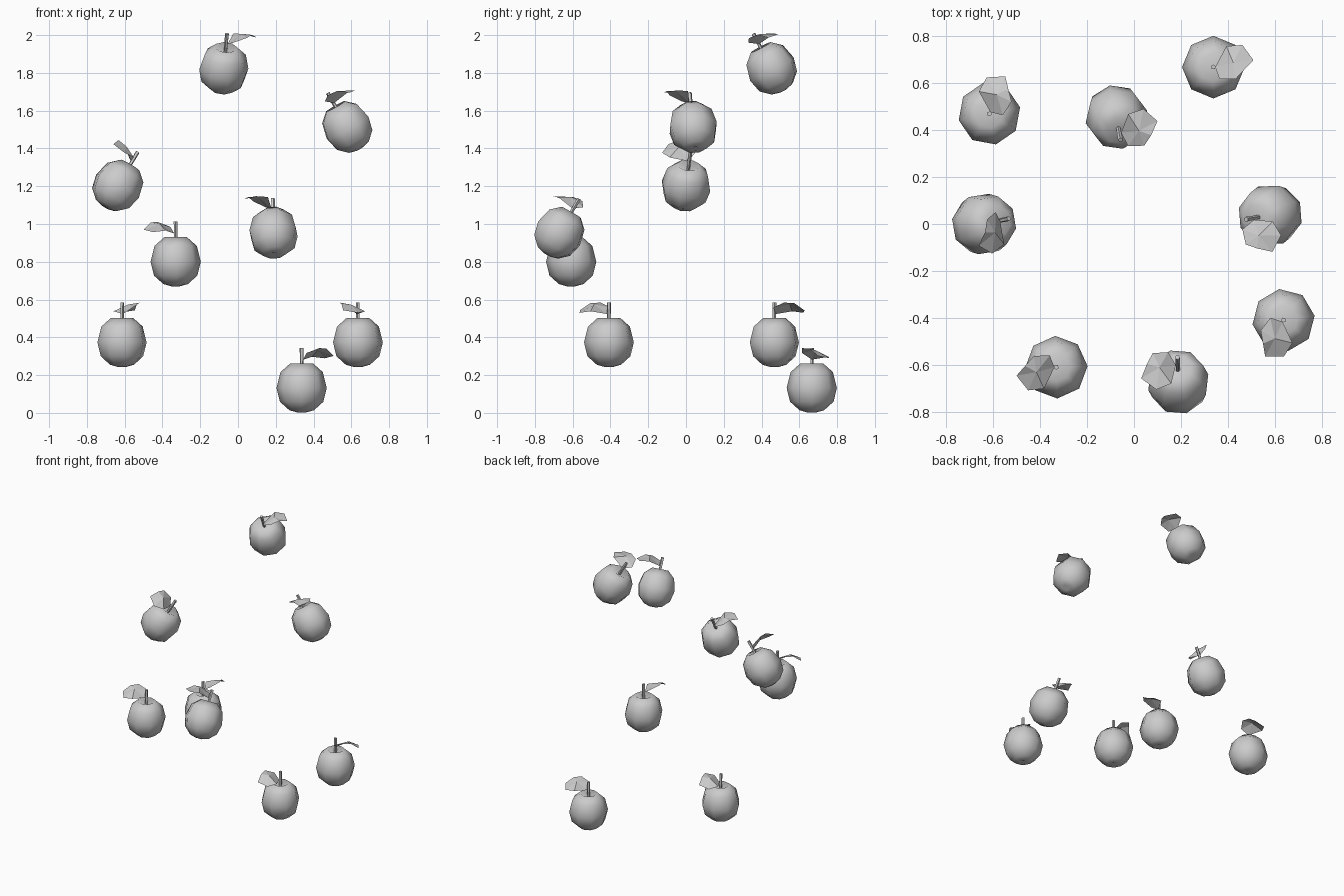
import bpy, bmesh
from math import sin, cos, pi, radians
from mathutils import Matrix, Vector

if "Cube" in bpy.data.objects:
    bpy.data.objects.remove(bpy.data.objects["Cube"])

SIDES = 8
# fruit half-profile (radius, height), dimpled at both ends
PROFILE = [(.022, -.13), (.065, -.118), (.115, -.073), (.133, 0), (.112, .084), (.06, .13)]
# leaf outline, first point at the stem
LEAF = [(.008, 0, .15), (.026, -.051, .185), (.094, -.051, .211), (.132, -.01, .208),
        (.17, .03, .17), (.123, .094, .157), (.055, .089, .165)]
LEAF_MID = (.085, .018, .2)


def make_mesh(name, bm, smooth=False):
    bmesh.ops.recalc_face_normals(bm, faces=bm.faces[:])
    for f in bm.faces:
        f.smooth = smooth
    me = bpy.data.meshes.new(name)
    bm.to_mesh(me)
    bm.free()
    return me


def fruit_mesh():
    bm = bmesh.new()
    rings = [[bm.verts.new((r * cos(2 * pi * i / SIDES), r * sin(2 * pi * i / SIDES), z))
              for i in range(SIDES)] for r, z in PROFILE]
    bottom, top = bm.verts.new((0, 0, -.12)), bm.verts.new((0, 0, .1))
    for i in range(SIDES):
        j = (i + 1) % SIDES
        for lo, hi in zip(rings, rings[1:]):
            bm.faces.new((lo[i], lo[j], hi[j], hi[i]))
        bm.faces.new((bottom, rings[0][j], rings[0][i]))
        bm.faces.new((top, rings[-1][i], rings[-1][j]))
    return make_mesh("fruit", bm, True)


def stem_mesh():
    bm = bmesh.new()
    bmesh.ops.create_cone(bm, cap_ends=True, segments=5, radius1=.009, radius2=.011,
                          depth=.122, matrix=Matrix.Translation((0, 0, .151)))
    return make_mesh("stem", bm)


def leaf_mesh():
    bm = bmesh.new()
    rim = [bm.verts.new(p) for p in LEAF]
    mid = bm.verts.new(LEAF_MID)
    for a, b in zip(rim, rim[1:] + rim[:1]):
        bm.faces.new((a, b, mid))
    return make_mesh("leaf", bm)


PARTS = {"fruit": fruit_mesh(), "stem": stem_mesh(), "leaf": leaf_mesh()}

# centre, yaw, tilt direction, tilt angle (degrees)
FRUITS = [
    ((-.075, .455, 1.82), 12, -80, 28),
    ((.58, .038, 1.51), 296, 190, 30),
    ((-.638, 0, 1.2), 212, 12, 31),
    ((-.33, -.608, .8), 182, 0, 0),
    ((.188, -.672, .95), 197, 92, 30),
    ((-.614, .468, .373), 57, 0, 0),
    ((.337, .666, .132), 0, 0, 0),
    ((.635, -.408, .373), 233, 0, 0),
]

for n, (centre, yaw, heading, tilt) in enumerate(FRUITS, 1):
    h = radians(heading)
    lean = Matrix.Rotation(radians(tilt), 4, Vector((-sin(h), cos(h), 0)))
    place = Matrix.Translation(centre) @ lean @ Matrix.Rotation(radians(yaw), 4, 'Z')
    for part, me in PARTS.items():
        ob = bpy.data.objects.new(f"{part}_{n}", me)
        ob.matrix_world = place
        bpy.context.collection.objects.link(ob)
